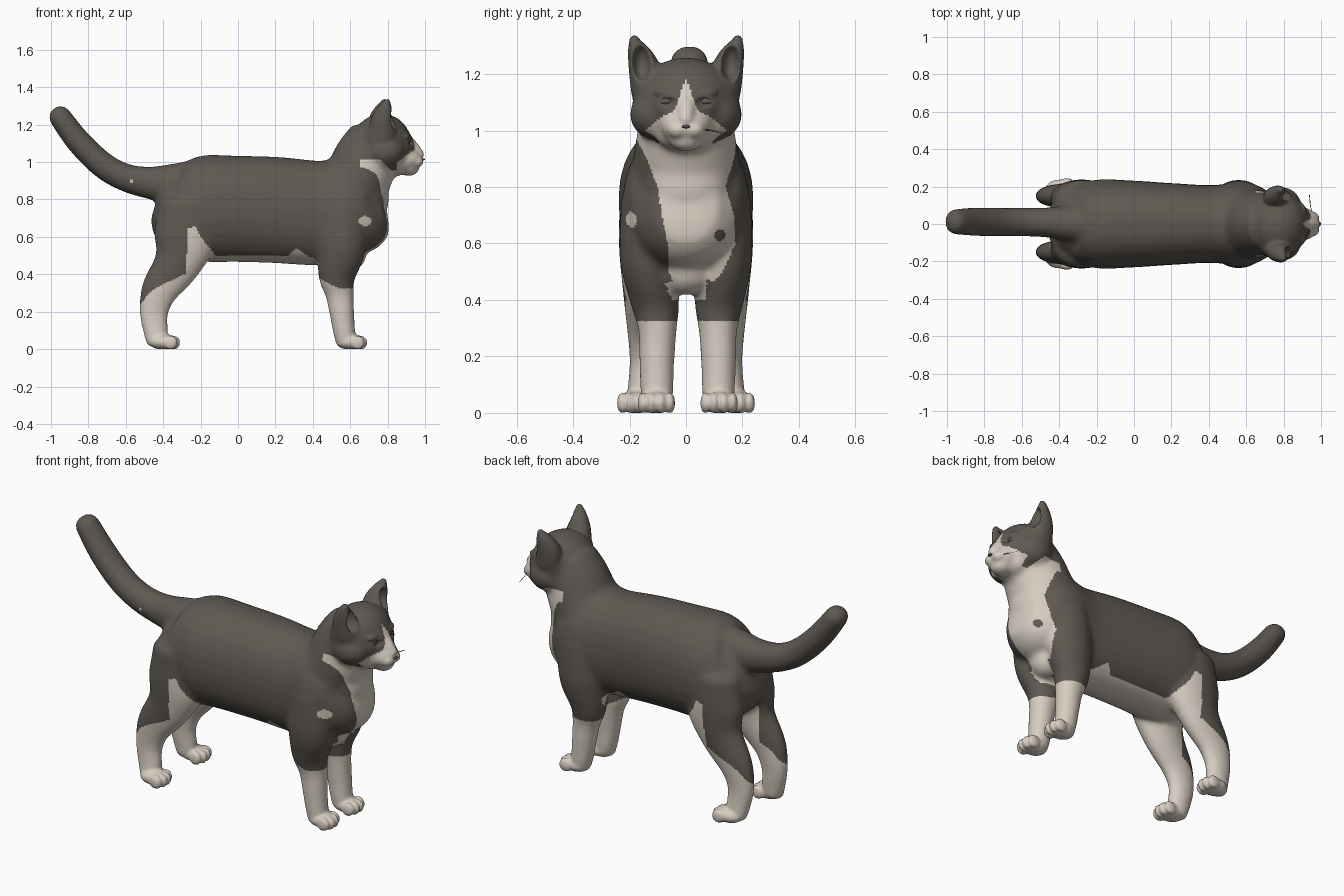
import bpy, bmesh, math
from mathutils import Vector, Matrix

if "Cube" in bpy.data.objects:
    bpy.data.objects.remove(bpy.data.objects["Cube"])


def material(name, rgb):
    m = bpy.data.materials.new(name)
    m.diffuse_color = (*rgb, 1)
    m.use_nodes = True
    m.node_tree.nodes["Principled BSDF"].inputs["Base Color"].default_value = m.diffuse_color
    return m


DARK = material("charcoal fur", (0.115, 0.10, 0.085))
WHITE = material("cream fur", (0.68, 0.61, 0.53))


def lerp(table, t):
    if t <= table[0][0]:
        return table[0][1]
    for (a, va), (b, vb) in zip(table, table[1:]):
        if t <= b:
            return va + (vb - va) * (t - a) / (b - a)
    return table[-1][1]


def spline(a, b, c, d, t):
    return 0.5 * (2*b + (c - a)*t + (2*a - 5*b + 4*c - d)*t*t + (3*b - a - 3*c + d)*t**3)


def loft(bm, secs, cap=0.5, side=1, seg=28, power=2.0):
    """Tube through (x, y, z, half width in y, half depth across path)."""
    s = [secs[0]] + list(secs) + [secs[-1]]
    pts = []
    for i in range(len(secs) - 1):
        for k in range(5):
            pts.append([spline(*q, k / 5) for q in zip(*s[i:i + 4])])
    pts.append(list(secs[-1]))
    rings = []
    for i, p in enumerate(pts):
        a, b = pts[max(i - 1, 0)], pts[min(i + 1, len(pts) - 1)]
        t = Vector((b[0] - a[0], 0, b[2] - a[2])).normalized()
        rings.append((Vector(p[:3]), p[3], p[4], t))
    # rounded ends
    def end(r, sign):
        c, w, d, t = r
        out = []
        for f in (25, 45, 65, 82):
            f = math.radians(f)
            out.append((c + t * sign * math.sin(f) * cap * min(w, d), w * math.cos(f), d * math.cos(f), t))
        return out
    rings = end(rings[0], -1)[::-1] + rings + end(rings[-1], 1)
    rnd = lambda u: math.copysign(abs(u) ** (2 / power), u)
    prev, new = None, []
    for c, w, d, t in rings:
        n = Vector((-t.z, 0, t.x))
        ring = []
        for k in range(seg):
            a = 2 * math.pi * k / seg
            v = c + Vector((0, w * rnd(math.cos(a)), 0)) + n * d * rnd(math.sin(a))
            v.y *= side
            ring.append(bm.verts.new(v))
        if prev:
            for k in range(seg):
                new.append(bm.faces.new((prev[k], prev[(k+1) % seg], ring[(k+1) % seg], ring[k])))
        else:
            new.append(bm.faces.new(ring[::-1]))
        prev = ring
    new.append(bm.faces.new(prev))
    bmesh.ops.recalc_face_normals(bm, faces=new)


def blob(bm, c, r):
    m = Matrix.Translation(c) @ Matrix.Diagonal((*r, 1))
    bmesh.ops.create_uvsphere(bm, u_segments=24, v_segments=14, radius=1, matrix=m)


def make(name, bm, mats):
    me = bpy.data.meshes.new(name)
    bm.to_mesh(me)
    bm.free()
    for m in mats:
        me.materials.append(m)
    for p in me.polygons:
        p.use_smooth = True
    ob = bpy.data.objects.new(name, me)
    bpy.context.collection.objects.link(ob)
    return ob


def fuse(bm, voxel, smooth):
    """Merge overlapping parts into one soft skin and return it as a bmesh."""
    ob = make("temp", bm, [])
    r = ob.modifiers.new("fuse", "REMESH")
    r.mode, r.voxel_size = "VOXEL", voxel
    s = ob.modifiers.new("soften", "SMOOTH")
    s.factor, s.iterations = 0.5, smooth
    dg = bpy.context.evaluated_depsgraph_get()
    me = bpy.data.meshes.new_from_object(ob.evaluated_get(dg))
    out = bmesh.new()
    out.from_mesh(me)
    bpy.data.objects.remove(ob)
    return out


# torso, chest, neck, tail and legs
bm = bmesh.new()
loft(bm, [(-.395, 0, .80, .135, .155), (-.33, 0, .775, .192, .235), (-.2, 0, .757, .237, .283),
          (0, 0, .753, .232, .284), (.2, 0, .747, .219, .284), (.42, 0, .73, .208, .28),
          (.58, 0, .735, .225, .28), (.69, 0, .72, .192, .205), (.765, 0, .73, .13, .14)], .25, power=2.2)
blob(bm, (.692, 0, .81), (.115, .155, .15))
blob(bm, (.60, 0, .51), (.085, .1, .09))
loft(bm, [(.56, 0, .78, .205, .22), (.64, 0, .92, .185, .182), (.688, 0, 1.02, .168, .175),
          (.745, 0, 1.10, .15, .168)], .2)
loft(bm, [(-.2, 0, .87, .12, .16), (-.34, .003, .885, .1, .113), (-.47, .008, .892, .08, .088),
          (-.6, .01, .92, .077, .075), (-.72, .01, .985, .077, .071), (-.85, .012, 1.11, .077, .067),
          (-.955, .012, 1.25, .068, .06)], .85)
for s in (1, -1):
    o = 0 if s > 0 else -.012
    loft(bm, [(.57, .13, .76, .1, .13), (.555, .135, .55, .1, .13), (.53, .118 + o/2, .4, .088, .102),
              (.543, .113 + o, .3, .069, .077), (.555, .115 + o, .2, .063, .067),
              (.567, .115 + o, .1, .06, .06), (.58, .115 + o, .04, .057, .057)], .5, s)
    loft(bm, [(-.275, .125, .78, .11, .15), (-.282, .138, .6, .1, .168), (-.325, .145, .46, .081, .128),
              (-.418, .15, .32, .061, .1), (-.45, .15, .2, .05, .078), (-.44, .157, .1, .049, .067),
              (-.43, .165, .04, .052, .06)], .5, s)

# head masses
blob(bm, (.77, 0, 1.105), (.157, .183, .157))
blob(bm, (.865, 0, 1.09), (.08, .125, .088))
blob(bm, (.905, 0, 1.018), (.085, .09, .064))
blob(bm, (.915, 0, .970), (.056, .06, .043))
blob(bm, (.84, 0, .99), (.075, .11, .062))
for s in (1, -1):
    blob(bm, (.785, s * .097, 1.06), (.11, .103, .093))
    blob(bm, (.765, s * .115, 1.14), (.09, .078, .09))
bm = fuse(bm, 0.0135, 7)

# muzzle and brow
loft(bm, [(.87, 0, 1.125, .045, .045), (.93, 0, 1.083, .036, .036), (.973, 0, 1.04, .025, .025)], .8)
blob(bm, (.92, 0, .96), (.038, .045, .028))
for s in (1, -1):
    blob(bm, (.95, s * .028, 1.006), (.042, .04, .033))
    blob(bm, (.885, s * .072, 1.14), (.036, .045, .016))
    # ears, the head being turned very slightly
    e = -.014 if s > 0 else 0
    loft(bm, [(.772 + e/2, .12, 1.14, .075, .08), (.775 + e, .143, 1.22, .06, .067),
              (.787 + e, .164, 1.285, .042, .043), (.798 + e, .183, 1.326, .018, .018)], .9, s)
    # paws and toes
    o = 0 if s > 0 else -.012
    for px, py in ((.61, .117 + o), (-.39, .178)):
        blob(bm, (px - .01, s * py, .042), (.078, .06, .042))
        for i, dy in enumerate((-.048, -.017, .017, .048)):
            fx = .044 if i in (1, 2) else .03
            blob(bm, (px + fx, s * (py + dy), .038), (.038, .0185, .038))
bm = fuse(bm, 0.0083, 4)


def dent(c, r):
    """Hollow the front of the skin along x inside an ellipsoid."""
    for v in bm.verts:
        q = 1 - ((v.co.y - c[1]) / r[1])**2 - ((v.co.z - c[2]) / r[2])**2
        if q > 0:
            d = r[0] * math.sqrt(q)
            if abs(v.co.x - c[0]) < d:
                v.co.x = c[0] - d


dent((.832, .158, 1.245), (.07, .036, .066))
dent((.846, -.158, 1.245), (.07, .036, .066))
for s in (1, -1):
    dent((.94, s * .072, 1.106), (.032, .036, .019))
for v in bm.verts:
    v.co.z = max(v.co.z, .003) - .003

# coat pattern boundaries
HIND = [(-.53, .23), (-.46, .315), (-.28, .405), (-.272, .54), (-.268, .65), (-.225, .655),
        (-.20, .60), (-.12, .5), (.25, .48), (.31, .54), (.43, .46)]
LEFT = [(.42, -.03), (.5, -.06), (.6, -.065), (.7, -.085), (.8, -.1), (.9, -.14), (.98, -.18)]
RIGHT = [(.42, .05), (.5, .13), (.6, .175), (.7, .17), (.8, .14), (.9, .17), (.98, .18)]
MUZZLE = [(.98, .17), (1.0, .145), (1.03, .11), (1.05, .085), (1.07, .045), (1.1, .03), (1.18, .004)]
CHEEK = [(.64, 1.01), (.76, 1.015), (.82, .955), (.88, .965)]


def is_white(c, n):
    x, y, z = c
    a = abs(y)
    # shoulder, chest and tail spots
    if y < -.1 and ((x - .68) / .036)**2 + ((z - .685) / .026)**2 < 1:
        return True
    if x > .62 and (y - .12)**2 + (z - .63)**2 < .0004:
        return False
    if y < 0 and (x + .57)**2 + (z - .9)**2 < .0001:
        return True
    # socks, hind legs and belly
    if x > .3 and z < .325 + (max(0, .54 - x) * .5 if y < 0 else 0):
        return True
    if x < .43 and z < lerp(HIND, x):
        return True
    if -.4 < x < 0 and z < .58 and n.y * y < 0 and abs(n.y) > .3:
        return True
    if -.35 < x < .66 and z < .6 and a < .12 and n.z < -.5:
        return True
    # face and bib
    if x > .85 and z > .98:
        return z < 1.18 and a < lerp(MUZZLE, z)
    if x > .85 and z > .9:
        return True
    if x > .62 and z > .9 and a > .09 and z > lerp(CHEEK, x):
        return False
    if .5 < x and .4 < z < .52 and -.05 < y < .07:
        return True
    return x > .655 and z < 1.015 and lerp(LEFT, z) < y < lerp(RIGHT, z)


bm.normal_update()
for f in bm.faces:
    f.material_index = int(is_white(f.calc_center_median(), f.normal))
make("cat_body", bm, [DARK, WHITE])

# eyes
for s, side in ((1, "left"), (-1, "right")):
    bm = bmesh.new()
    blob(bm, (.898, s * .072, 1.104), (.02, .029, .016))
    make(side + "_eye", bm, [DARK])

# nose
bm = bmesh.new()
blob(bm, (.986, 0, 1.014), (.013, .015, .006))
make("nose", bm, [DARK])

# single whisker
bm = bmesh.new()
loft(bm, [(.965, .04, 1.005, .003, .003), (.945, .09, 1.0, .003, .003), (.938, .155, .985, .002, .002)], .5, 1, 6)
make("whisker", bm, [DARK])
